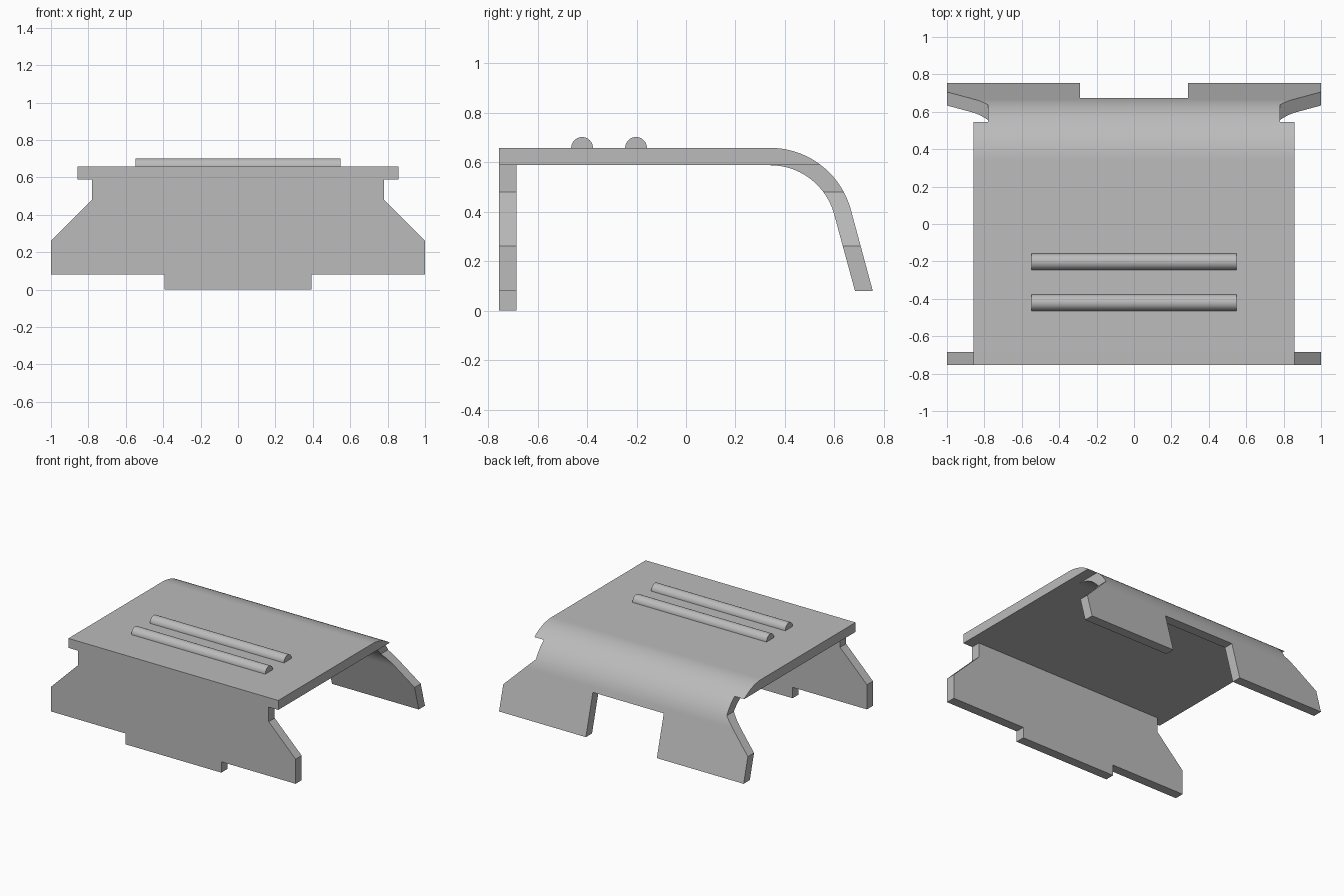
import bpy
import bmesh
from math import sin, cos, pi, radians
from mathutils import Vector

default = bpy.data.objects.get("Cube")
if default:
    bpy.data.objects.remove(default, do_unlink=True)

grey = bpy.data.materials.new("plain grey")
grey.use_nodes = True
COLOUR = (0.5, 0.5, 0.5, 1)
grey.diffuse_color = COLOUR
grey.node_tree.nodes["Principled BSDF"].inputs["Base Color"].default_value = COLOUR


def extrude(name, points, axis, start, end):
    """Extrude a closed 2D outline along x (points are y, z) or y (points are x, z)."""
    def place(p, d):
        return Vector((d, p[0], p[1])) if axis == "x" else Vector((p[0], d, p[1]))
    bm = bmesh.new()
    face = bm.faces.new([bm.verts.new(place(p, start)) for p in points])
    new = bmesh.ops.extrude_face_region(bm, geom=[face])["geom"]
    shift = place((0, 0), end - start)
    bmesh.ops.translate(bm, vec=shift, verts=[v for v in new if isinstance(v, bmesh.types.BMVert)])
    bmesh.ops.recalc_face_normals(bm, faces=bm.faces)
    mesh = bpy.data.meshes.new(name)
    bm.to_mesh(mesh)
    bm.free()
    mesh.materials.append(grey)
    obj = bpy.data.objects.new(name, mesh)
    bpy.context.collection.objects.link(obj)
    return obj


def select(obj):
    bpy.ops.object.select_all(action="DESELECT")
    obj.select_set(True)
    bpy.context.view_layer.objects.active = obj


def cut(target, cutter, operation):
    mod = target.modifiers.new("cut", "BOOLEAN")
    mod.operation, mod.object, mod.solver = operation, cutter, "EXACT"
    select(target)
    bpy.ops.object.modifier_apply(modifier=mod.name)
    bpy.data.objects.remove(cutter, do_unlink=True)


def arc(cy, cz, r, a0, a1, n):
    angles = [radians(a0 + (a1 - a0) * i / n) for i in range(n + 1)]
    return [(cy + r * sin(a), cz + r * cos(a)) for a in angles]


# Folded sheet: front wall, flat top, rounded bend and sloping back
TOP, UNDER, HEM = 0.658, 0.588, 0.08
FRONT, BACK, BEND = -0.755, 0.755, 0.34
R = 0.338
CZ = TOP - R
outer = arc(BEND, CZ, R, 0, 75, 28)
inner = arc(BEND, CZ, R - TOP + UNDER, 75, 0, 28)
profile = ([(FRONT, -0.1), (FRONT, TOP)] + outer + [(BACK, HEM), (0.683, HEM)]
           + inner + [(FRONT + 0.07, UNDER), (FRONT + 0.07, -0.1)])
cover = extrude("folded_cover", profile, "x", -1.1, 1.1)

# Side silhouette shared by both walls, mirrored left to right
half = [(0.392, 0), (0.392, HEM), (1, HEM), (1, 0.262), (0.78, 0.48),
        (0.78, UNDER), (0.858, UNDER), (0.858, 0.8)]
outline = half + [(-x, z) for x, z in reversed(half)]
cut(cover, extrude("silhouette_cutter", outline, "y", -1, 1), "INTERSECT")

# Opening in the lower edge of the back wall
opening = [(-0.29, -0.1), (0.29, -0.1), (0.29, 0.38), (-0.29, 0.38)]
cut(cover, extrude("opening_cutter", opening, "y", 0.3, 1), "DIFFERENCE")

# Two half-round ribs on the top
ribs = [extrude(name, arc(y, TOP, 0.044, -90, 90, 24), "x", -0.548, 0.548)
        for name, y in (("front_rib", -0.42), ("rear_rib", -0.202))]

for obj in [cover] + ribs:
    select(obj)
    bpy.ops.object.shade_smooth_by_angle(angle=radians(30))
